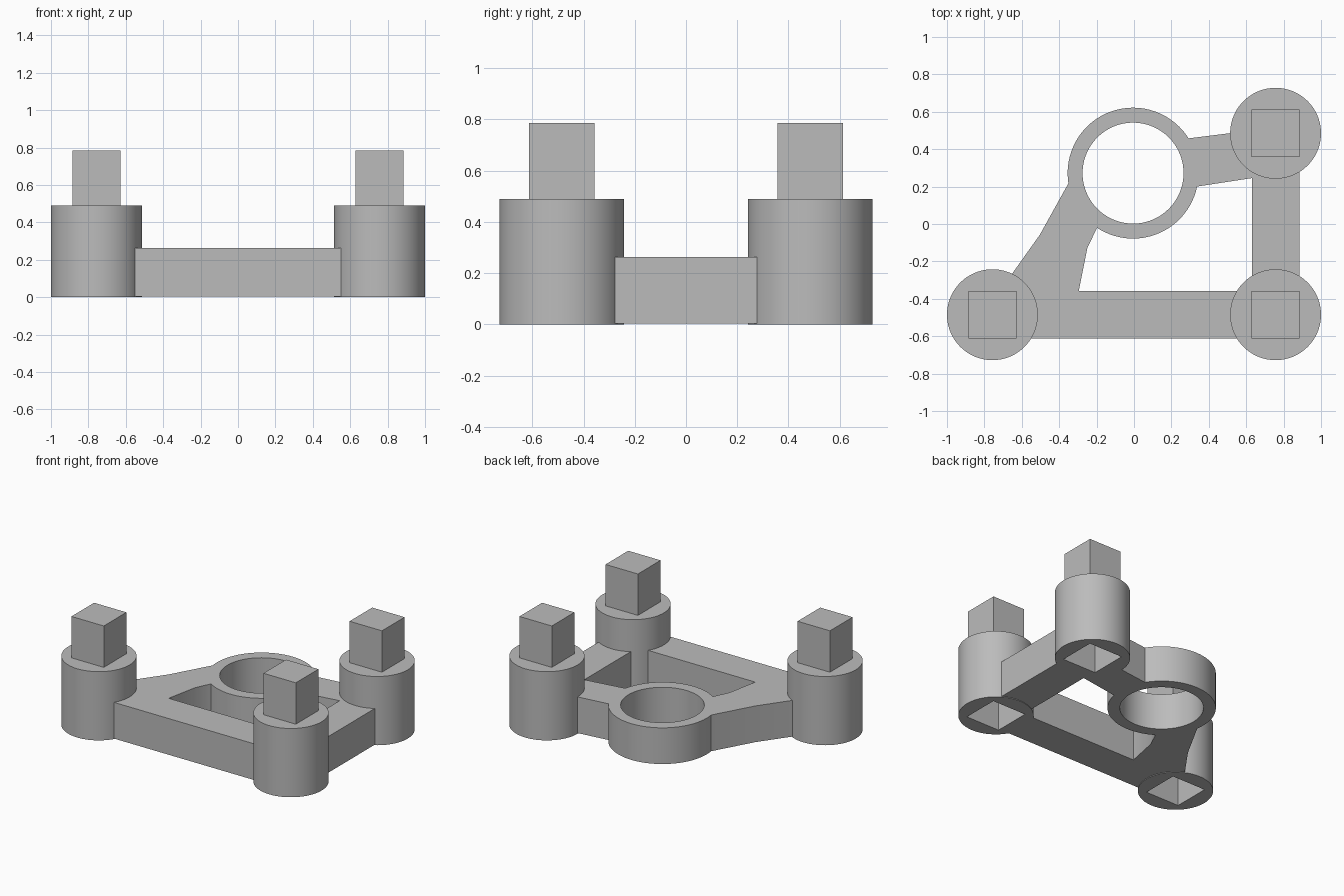
import bpy
import bmesh
from math import cos, sin, tau, radians

cube = bpy.data.objects.get("Cube")
if cube:
    bpy.data.objects.remove(cube, do_unlink=True)

grey = bpy.data.materials.new("plain_grey")
grey.use_nodes = True
grey.diffuse_color = (0.5, 0.5, 0.5, 1)
grey.node_tree.nodes["Principled BSDF"].inputs["Base Color"].default_value = (0.5, 0.5, 0.5, 1)


def prism(name, outline, z0, z1):
    """Extrude a flat outline from z0 up to z1."""
    bm = bmesh.new()
    face = bm.faces.new([bm.verts.new((x, y, z0)) for x, y in outline])
    top = bmesh.ops.extrude_face_region(bm, geom=[face])["geom"]
    verts = [v for v in top if isinstance(v, bmesh.types.BMVert)]
    bmesh.ops.translate(bm, verts=verts, vec=(0, 0, z1 - z0))
    bmesh.ops.recalc_face_normals(bm, faces=bm.faces[:])
    mesh = bpy.data.meshes.new(name)
    bm.to_mesh(mesh)
    bm.free()
    mesh.materials.append(grey)
    obj = bpy.data.objects.new(name, mesh)
    bpy.context.collection.objects.link(obj)
    return obj


def circle(cx, cy, r, n=72):
    return [(cx + r * cos(tau * i / n), cy + r * sin(tau * i / n)) for i in range(n)]


def box(x0, x1, y0, y1):
    return [(x0, y0), (x1, y0), (x1, y1), (x0, y1)]


def square(cx, cy, h):
    return box(cx - h, cx + h, cy - h, cy + h)


def combine(target, tool, operation):
    """Apply a boolean and discard the tool object."""
    mod = target.modifiers.new(operation.lower(), "BOOLEAN")
    mod.operation, mod.object, mod.solver = operation, tool, "EXACT"
    bpy.ops.object.select_all(action="DESELECT")
    bpy.context.view_layer.objects.active = target
    target.select_set(True)
    bpy.ops.object.modifier_apply(modifier=mod.name)
    bpy.data.objects.remove(tool, do_unlink=True)


def smooth(obj):
    bpy.ops.object.select_all(action="DESELECT")
    bpy.context.view_layer.objects.active = obj
    obj.select_set(True)
    bpy.ops.object.shade_smooth_by_angle(angle=radians(20))


PX, PY, POST_R = 0.757, 0.485, 0.243
BEAM_H = 0.127
RING = (-0.005, 0.272)
LOW, HIGH = 0.004, 0.262
posts = {"front_right": (-PX, -PY), "front_left": (PX, -PY), "back_left": (PX, PY)}

# Frame: two straight beams, two arms and the ring
frame = prism("frame", box(-PX, PX, -PY - BEAM_H, -PY + BEAM_H), LOW, HIGH)
side_beam = box(PX - BEAM_H, PX + BEAM_H, -PY, PY)
short_arm = [(0.2, 0.446), (0.2, 0.179), (0.335, 0.2), (PX, 0.265),
             (PX, 0.516), (0.51, 0.485), (0.31, 0.46)]
bent_arm = [(-PX, -0.45), (-0.3, -0.45), (-0.295, -0.355), (-0.25, -0.13),
            (-0.2, -0.025), (-0.1, 0.1), (-0.3, 0.31), (-0.355, 0.21),
            (-0.505, -0.06), (-PX, -0.413)]
for outline in (side_beam, short_arm, bent_arm, circle(*RING, 0.35)):
    combine(frame, prism("frame_piece", outline, LOW, HIGH), "UNION")

# Ring hole, and clearance inside each post
combine(frame, prism("ring_hole", circle(*RING, 0.27), -0.1, 0.5), "DIFFERENCE")
for x, y in posts.values():
    combine(frame, prism("clearance", circle(x, y, POST_R - 0.008), -0.1, 0.5), "DIFFERENCE")
smooth(frame)

# Round posts with a square socket below and a square peg above
for side, (x, y) in posts.items():
    post = prism(side + "_post", circle(x, y, POST_R), 0, 0.49)
    combine(post, prism("socket", square(x, y, 0.133), -0.1, 0.3), "DIFFERENCE")
    smooth(post)
    prism(side + "_peg", square(x, y, 0.1275), 0.48, 0.785)
